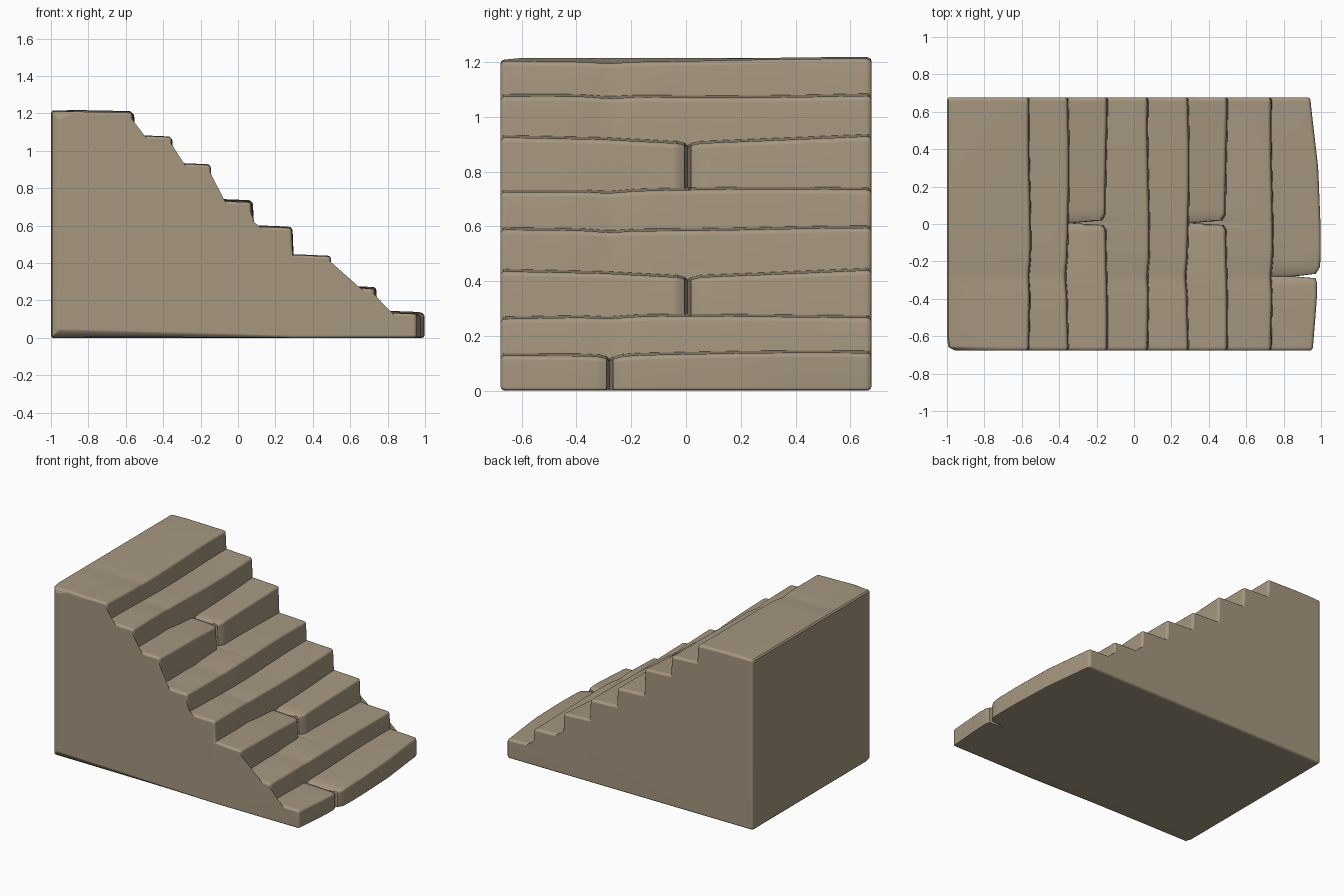
import bpy, bmesh, math
from mathutils import Vector

if "Cube" in bpy.data.objects:
    bpy.data.objects.remove(bpy.data.objects["Cube"])

# worn stone colour
stone = bpy.data.materials.new("sandstone")
stone.diffuse_color = (0.38, 0.31, 0.215, 1)
stone.use_nodes = True
stone.node_tree.nodes["Principled BSDF"].inputs["Base Color"].default_value = stone.diffuse_color

# nose x, nose height of each step, from bottom to top
STEPS = [(0.985, 0.133), (0.735, 0.268), (0.492, 0.432), (0.287, 0.588),
         (0.075, 0.731), (-0.15, 0.921), (-0.355, 1.073), (-0.56, 1.206)]
HALF, R = 0.677, 0.018
# cracked steps: index -> (y of crack, depth fraction)
CRACKS = {0: (-0.28, 0.5), 2: (0.005, 0.92), 5: (0.005, 0.92)}
CRACK_SHAPE = [(-0.035, 0), (-0.01, 0.09), (0, 1), (0.014, 0.12), (0.05, 0)]


def interp(table, v):
    if v <= table[0][0]:
        return table[0][1]
    for (a, p), (b, q) in zip(table, table[1:]):
        if v <= b:
            return p + (q - p) * (v - a) / (b - a)
    return table[-1][1]


BOTTOM_FRONT = [(-0.68, -0.03), (-0.31, 0), (-0.25, 0.014), (0, 0.012),
                (0.3, 0.0), (0.6, -0.035), (0.68, -0.043)]
CRACK_DIP = [(-0.68, 0.004), (-0.3, -0.004), (0, -0.02), (0.3, -0.008), (0.68, 0.008)]


def nose(i, y):
    """Worn position of a step's front edge at y."""
    x, z = STEPS[i]
    if i == 0:
        x += interp(BOTTOM_FRONT, y)
    else:
        x += 0.005 * math.sin(5 * y + 2.1 * i)
    if i in (2, 5):
        z += interp(CRACK_DIP, y)
    else:
        z += 0.004 * math.sin(4 * y + 1.7 * i) + 0.004 * y
        # chipped hollow left of the middle
        dent = math.exp(-((y + 0.28) / 0.07) ** 2)
        z -= 0.006 * dent
        x -= 0.008 * dent
    if i in CRACKS:
        at, frac = CRACKS[i]
        back = STEPS[i + 1][0]
        pull = interp(CRACK_SHAPE, y - at)
        x -= pull * frac * (x - back)
        z -= 0.015 * min(pull * 4, 1)
    return x, z


def profile(y):
    """Closed stair outline at y: bottom, steps, then the back."""
    x0 = nose(0, y)[0]
    pts = [(-1 + R * 0.5, 0), (0.3, 0), (x0 - 0.014, 0), (x0 - 0.004, 0.004), (x0, 0.014)]
    for i in range(len(STEPS)):
        x, z = nose(i, y)
        last = i == len(STEPS) - 1
        back = -1 if last else nose(i + 1, y)[0] + 0.006
        if i:
            low = nose(i - 1, y)[1] + 0.008
            pts += [(x + 0.006, low), (x + 0.004, low + 0.045)]
        r = min(R, 0.4 * max(x - back, 0.004))
        for k in range(4):
            a = k * math.pi / 6
            pts.append((x - r + r * math.cos(a), z - r + r * math.sin(a)))
        for f in (0.35, 0.7):
            pts.append((x - r + (back - x + r) * f, z + 0.008 * f))
    pts += [(-1 + R * 0.5, 1.214), (-1, 1.214 - R * 0.5), (-1, R * 0.5)]
    return pts


def inset(pts, d):
    """Move the outline inward by d."""
    out, n = [], len(pts)
    for k in range(n):
        p, q, s = (Vector(pts[(k + o) % n]) for o in (-1, 0, 1))
        e1, e2 = (q - p).normalized(), (s - q).normalized()
        n1, n2 = Vector((-e1.y, e1.x)), Vector((-e2.y, e2.x))
        m = q + d * (n1 + n2) / max(1 + n1.dot(n2), 0.5)
        out.append((m.x, m.y))
    return out


# stations across the width, with extra ones at cracks and rounded side edges
stations = {round(-0.655 + 1.31 * k / 28, 4) for k in range(29)}
for at, _ in CRACKS.values():
    stations = {s for s in stations if not -0.045 < s - at < 0.06}
for at, _ in CRACKS.values():
    stations |= {round(at + s, 4) for s, _ in CRACK_SHAPE}
rows = [(y, 0.0) for y in sorted(stations)]
arc = [(HALF - R + R * math.sin(k * math.pi / 6), 0.8 * R * (1 - math.cos(k * math.pi / 6)))
       for k in range(4)]
rows = [(-y, d) for y, d in reversed(arc)] + rows + arc

# staircase block lofted through the stations
bm = bmesh.new()
rings = []
for y, d in rows:
    pts = profile(y)
    if d:
        pts = inset(pts, d)
    ring = []
    for x, z in pts:
        # broken corners at the back of the front side
        if y < -0.65 and x < -0.95 and (z < 0.05 or z > 1.15):
            c = 0.035 * min((-0.65 - y) / 0.027, 1)
            x += c
            z += c * (1 if z < 0.05 else -1)
        ring.append(bm.verts.new((x, y, z)))
    rings.append(ring)
n = len(rings[0])
for a, b in zip(rings, rings[1:]):
    for k in range(n):
        bm.faces.new((a[k], a[(k + 1) % n], b[(k + 1) % n], b[k]))
caps = [bm.faces.new(rings[0]), bm.faces.new(list(reversed(rings[-1])))]
bmesh.ops.triangulate(bm, faces=caps)
bmesh.ops.recalc_face_normals(bm, faces=bm.faces)
mesh = bpy.data.meshes.new("stone_stairs")
bm.to_mesh(mesh)
bm.free()
mesh.materials.append(stone)
stairs = bpy.data.objects.new("stone_stairs", mesh)
bpy.context.collection.objects.link(stairs)

# smooth worn edges, flat large sides
bpy.context.view_layer.objects.active = stairs
stairs.select_set(True)
bpy.ops.object.shade_smooth_by_angle(angle=math.radians(40))
wn = stairs.modifiers.new("weighted_normals", 'WEIGHTED_NORMAL')
wn.keep_sharp = True
